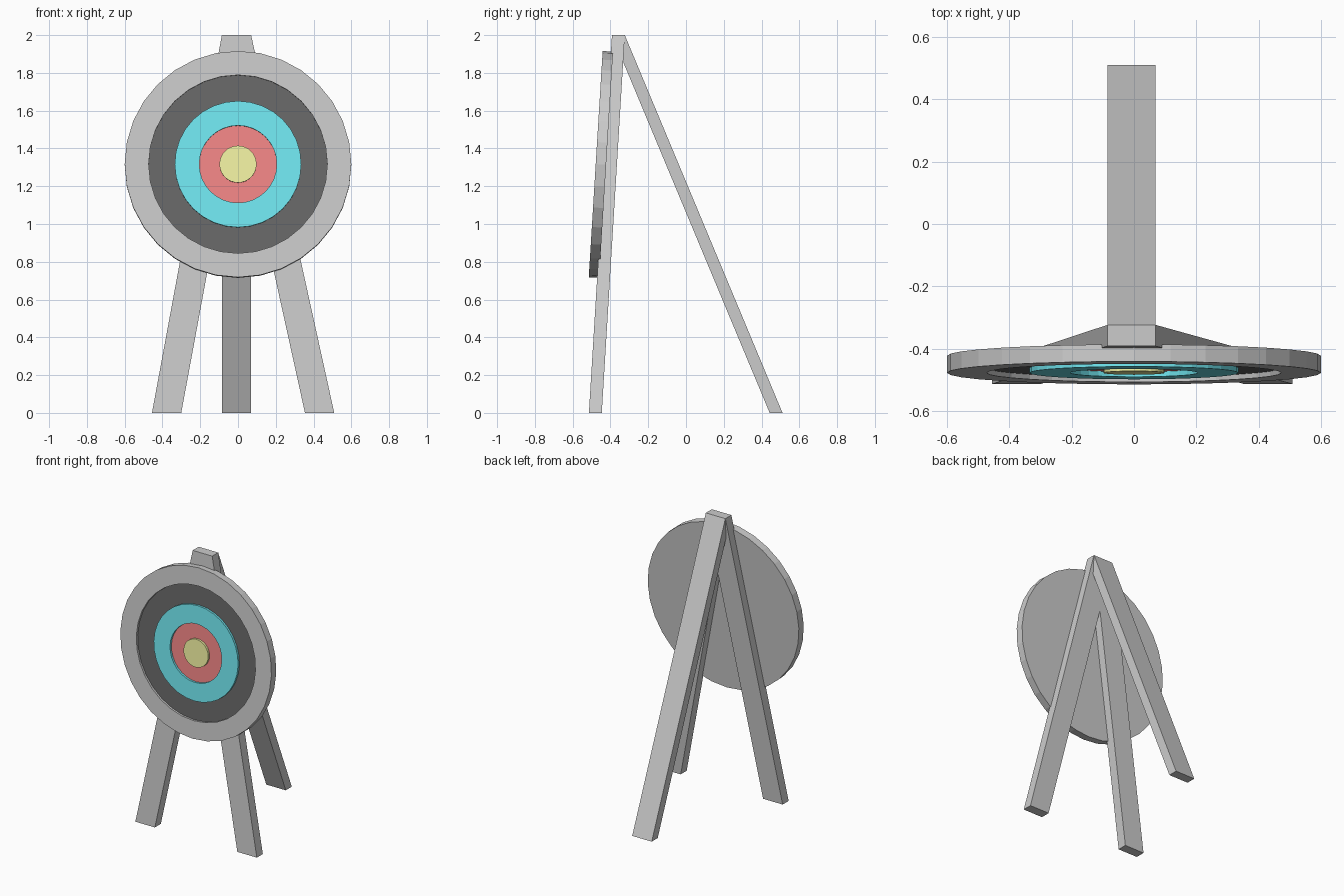
import bpy, bmesh
from math import pi, cos, sin, atan
from mathutils import Matrix

if "Cube" in bpy.data.objects:
    bpy.data.objects.remove(bpy.data.objects["Cube"])


def finish(name, bm):
    bmesh.ops.recalc_face_normals(bm, faces=bm.faces[:])
    me = bpy.data.meshes.new(name)
    bm.to_mesh(me)
    bm.free()
    ob = bpy.data.objects.new(name, me)
    bpy.context.collection.objects.link(ob)
    return ob


# Legs: a shared top rectangle sheared down to each foot
TOP = (-0.008, -0.358)
W, D = 0.155, 0.068


def leg(name, foot):
    bm = bmesh.new()
    bmesh.ops.create_cube(bm, size=1)
    for v in bm.verts:
        cx, cy = TOP if v.co.z > 0 else foot
        v.co = (cx + v.co.x * W, cy + v.co.y * D, 2.0 if v.co.z > 0 else 0.0)
    return finish(name, bm)


leg("front_leg_left", (-0.378, -0.48))
leg("front_leg_right", (0.432, -0.48))
leg("back_leg", (-0.008, 0.477))

# Target board: stepped profile (radius, height, colour of the band leading here)
COLOURS = [
    ("grey", (0.8, 0.8, 0.8, 1)), ("black", (0.14, 0.14, 0.14, 1)),
    ("cyan", (0.17, 0.82, 0.9, 1)), ("red", (0.9, 0.24, 0.24, 1)),
    ("yellow", (0.9, 0.9, 0.37, 1))]
LOW = -0.016
PROFILE = [
    (0.6, -0.055, 0), (0.6, 0, 0), (0.473, 0, 0), (0.473, LOW, 0),
    (0.335, LOW, 1), (0.335, 0, 2), (0.205, 0, 2), (0.205, LOW, 2),
    (0.098, LOW, 3), (0.098, 0, 4)]
SIDES = 32

bm = bmesh.new()
rings = [[bm.verts.new((r * cos(2 * pi * i / SIDES), r * sin(2 * pi * i / SIDES), h))
          for i in range(SIDES)] for r, h, _ in PROFILE]
for k in range(1, len(rings)):
    a, b = rings[k - 1], rings[k]
    for i in range(SIDES):
        j = (i + 1) % SIDES
        bm.faces.new((a[i], a[j], b[j], b[i])).material_index = PROFILE[k][2]
bm.faces.new(rings[0][::-1])
bm.faces.new(rings[-1]).material_index = 4
board = finish("target_board", bm)
for name, col in COLOURS:
    m = bpy.data.materials.new(name)
    m.diffuse_color = col
    m.use_nodes = True
    m.node_tree.nodes["Principled BSDF"].inputs["Base Color"].default_value = m.diffuse_color
    board.data.materials.append(m)

# Lean the board back against the front legs
board.matrix_world = (Matrix.Translation((0, -0.478, 1.317))
                      @ Matrix.Rotation(pi / 2 - atan(0.0615), 4, 'X'))
